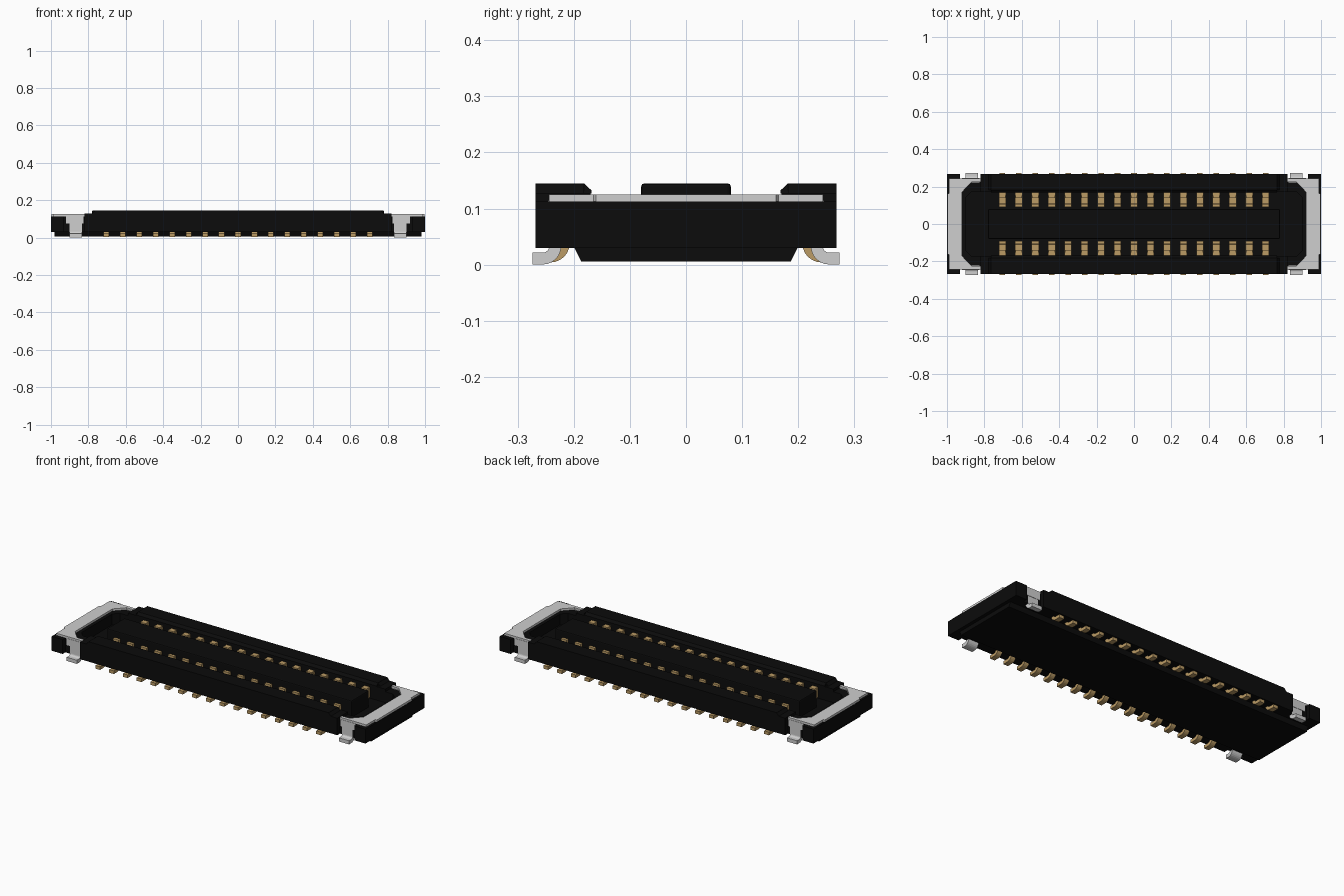
import bpy, bmesh, math
from mathutils import Vector

if "Cube" in bpy.data.objects:
    bpy.data.objects.remove(bpy.data.objects["Cube"])


def material(name, rgb):
    m = bpy.data.materials.new(name)
    m.diffuse_color = (*rgb, 1)
    m.use_nodes = True
    m.node_tree.nodes["Principled BSDF"].inputs["Base Color"].default_value = m.diffuse_color
    return m


BLACK = material("black_plastic", (0.0035, 0.0035, 0.0035))
GOLD = material("gold_contact", (0.50, 0.33, 0.13))
STEEL = material("light_grey_metal", (0.62, 0.62, 0.62))


def prism(bm, pts, axis, a, b):
    """Extrude a 2D outline along an axis from a to b (x: yz, y: xz, z: xy)."""
    def place(p, t):
        return {"x": (t, p[0], p[1]), "y": (p[0], t, p[1]), "z": (p[0], p[1], t)}[axis]
    lo = [bm.verts.new(place(p, a)) for p in pts]
    hi = [bm.verts.new(place(p, b)) for p in pts]
    bm.faces.new(lo)
    bm.faces.new(hi[::-1])
    for i in range(len(pts)):
        j = (i + 1) % len(pts)
        bm.faces.new((lo[i], hi[i], hi[j], lo[j]))


def box(x0, x1, y0, y1):
    return [(x0, y0), (x1, y0), (x1, y1), (x0, y1)]


def strip(path, t):
    """Outline of a bent sheet of thickness t following a centre line."""
    p = [Vector(q) for q in path]
    left, right = [], []
    for i, q in enumerate(p):
        d0 = (q - p[i - 1]).normalized() if i else (p[1] - q).normalized()
        d1 = (p[i + 1] - q).normalized() if i < len(p) - 1 else d0
        n0, n1 = Vector((-d0.y, d0.x)), Vector((-d1.y, d1.x))
        n = (n0 + n1).normalized()
        n *= t / 2 / n.dot(n0)
        left.append(tuple(q + n))
        right.append(tuple(q - n))
    return left + right[::-1]


def bent_leg(y_tip, y_leg, z_foot, r, z_top):
    """Flat foot, round bend, upright leg."""
    arc = [(y_leg + r - r * math.sin(a), z_foot + r - r * math.cos(a))
           for a in [math.pi / 2 * k / 6 for k in range(7)]]
    return [(y_tip, z_foot)] + arc + [(y_leg, z_top)]


def flip(pts, sx=1, sy=1):
    return [(x * sx, y * sy) for x, y in pts]


def finish(name, bm, mat):
    bmesh.ops.recalc_face_normals(bm, faces=bm.faces)
    me = bpy.data.meshes.new(name)
    bm.to_mesh(me)
    bm.free()
    me.materials.append(mat)
    ob = bpy.data.objects.new(name, me)
    bpy.context.collection.objects.link(ob)
    return ob


def mirror_outline(half, both=False):
    """Close a half outline (y > 0) by mirroring over y = 0."""
    return half + [(x, -y) for x, y in reversed(half)]


# tapered underside
bm = bmesh.new()
prism(bm, [(-0.187, 0.006), (0.187, 0.006), (0.2, 0.032), (-0.2, 0.032)], "x", -0.98, 0.98)
finish("underside", bm, BLACK)

# floor slab, notched for the metal legs
bm = bmesh.new()
q = [(1, 0.268), (0.93, 0.268), (0.93, 0.243), (0.82, 0.243), (0.82, 0.268)]
prism(bm, mirror_outline(q + flip(q[::-1], -1)), "z", 0.031, 0.05)
finish("floor_slab", bm, BLACK)

# end walls, each a U in plan
bm = bmesh.new()
half = [(1, 0.268), (0.93, 0.268), (0.93, 0.243), (0.815, 0.243),
        (0.815, 0.17), (0.87, 0.17), (0.90, 0.14)]
for s in (-1, 1):
    # the outline starts outside and ends inside, so mirroring closes the U
    prism(bm, flip(mirror_outline(half), s), "z", 0.03, 0.113)
finish("end_walls", bm, BLACK)

# long side rails, with stepped ends and bevelled inner edge
bm = bmesh.new()
for s in (-1, 1):
    prism(bm, flip(box(0.17, 0.268, 0.03, 0.128), s), "x", -0.82, 0.82)
    top = [(0.268, 0.127), (0.268, 0.145), (0.182, 0.145), (0.168, 0.132), (0.168, 0.127)]
    prism(bm, flip(top, s), "x", -0.765, 0.765)
    wedge = [(0.764, 0.127), (0.78, 0.127), (0.764, 0.145)]
    for e in (-1, 1):
        prism(bm, flip(wedge, e), "y", s * 0.182, s * 0.268)
finish("side_rails", bm, BLACK)

# centre island
bm = bmesh.new()
prism(bm, box(-0.78, 0.78, -0.08, 0.08), "z", 0.04, 0.145)
island = finish("centre_island", bm, BLACK)
bev = island.modifiers.new("soft_edges", "BEVEL")
bev.width = 0.006
bev.segments = 2

# metal end brackets: flat U plate, hanging collars and bent legs
bm = bmesh.new()
plate = [(0.998, 0.16), (0.988, 0.165), (0.988, 0.244), (0.81, 0.244),
         (0.81, 0.225), (0.868, 0.225), (0.92, 0.17)]
foot = strip(bent_leg(0.274, 0.233, 0.011, 0.022, 0.115), 0.021)
for sx in (-1, 1):
    prism(bm, flip(mirror_outline(plate), sx), "z", 0.113, 0.125)
    for sy in (-1, 1):
        prism(bm, flip(foot, sy), "x", sx * 0.835, sx * 0.90)
        collar = box(0.825, 0.92, 0.075, 0.114)
        prism(bm, flip(collar, sx), "y", sy * 0.222, sy * 0.2455)
finish("end_brackets", bm, STEEL)

# two rows of contacts: solder tails outside, U springs in the grooves
tails, springs = bmesh.new(), bmesh.new()
tail = strip(bent_leg(0.272, 0.216, 0.013, 0.026, 0.06), 0.018)
spring = strip([(0.161, 0.106), (0.161, 0.065), (0.152, 0.058),
                (0.108, 0.058), (0.099, 0.065), (0.099, 0.114)], 0.017)
for i in range(17):
    x = (i - 8) * 0.088
    for s in (-1, 1):
        prism(tails, flip(tail, s), "x", x - 0.015, x + 0.015)
        prism(springs, flip(spring, s), "x", x - 0.019, x + 0.019)
        # rounded shoulder on the rail side
        prism(springs, flip(box(0.14, 0.171, 0.085, 0.114), s), "x", x - 0.017, x + 0.017)
finish("solder_tails", tails, GOLD)
finish("contact_springs", springs, GOLD)
